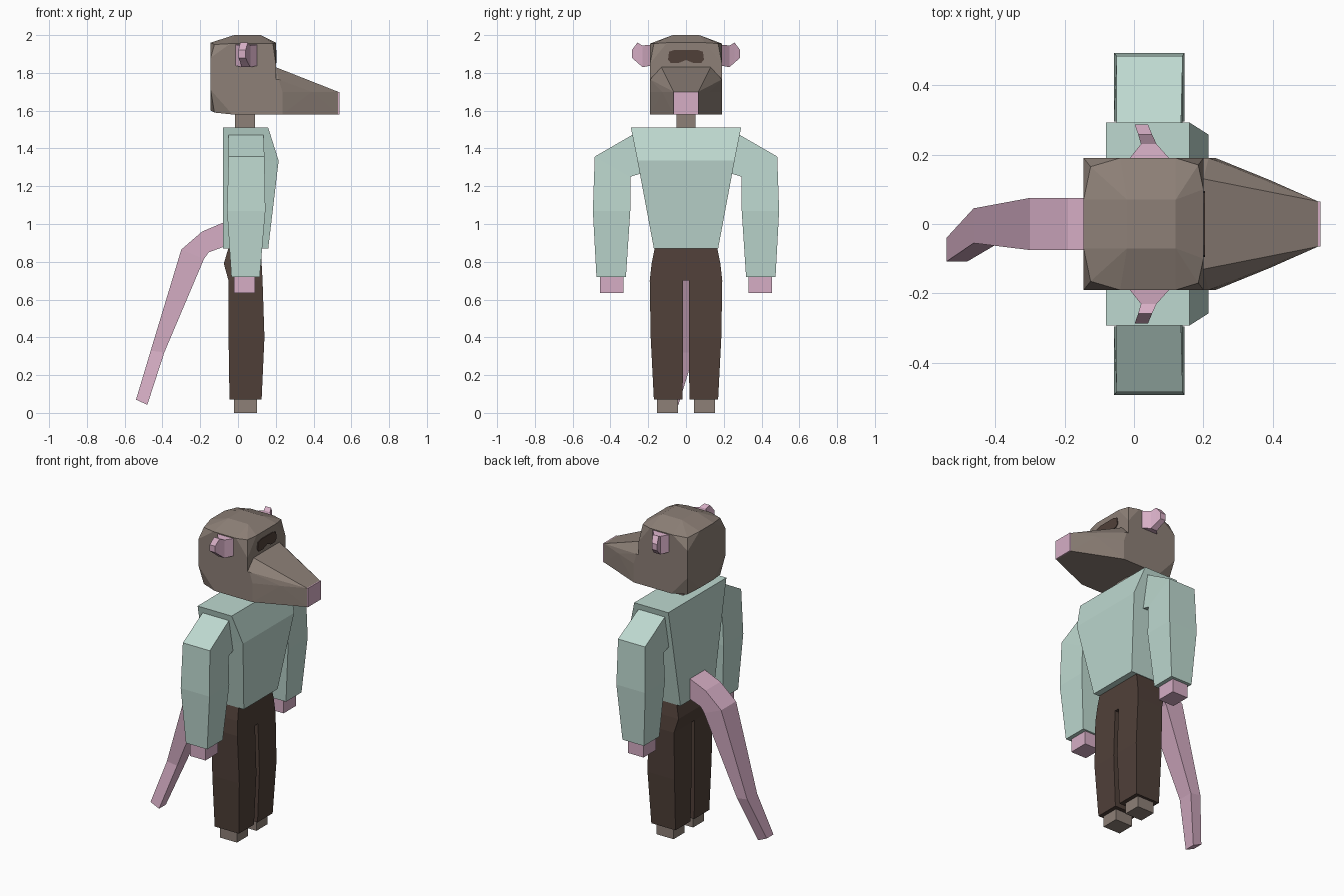
import bpy, bmesh

if "Cube" in bpy.data.objects:
    bpy.data.objects.remove(bpy.data.objects["Cube"])


def material(name, rgb):
    m = bpy.data.materials.new(name)
    lin = [((c / 255 + 0.055) / 1.055) ** 2.4 for c in rgb]
    m.diffuse_color = (*lin, 1)
    m.use_nodes = True
    m.node_tree.nodes["Principled BSDF"].inputs["Base Color"].default_value = m.diffuse_color
    return m


FUR = material("grey brown fur", (141, 128, 119))
PINK = material("pink skin", (214, 174, 197))
SHIRT = material("pale teal cloth", (190, 217, 208))
DARK = material("dark brown cloth", (80, 64, 57))


def finish(bm, name, mat):
    bmesh.ops.recalc_face_normals(bm, faces=bm.faces)
    me = bpy.data.meshes.new(name)
    bm.to_mesh(me)
    bm.free()
    me.materials.append(mat)
    ob = bpy.data.objects.new(name, me)
    bpy.context.collection.objects.link(ob)
    return ob


def loft(name, mat, sections):
    """Skin a list of closed cross-sections and cap both ends."""
    bm = bmesh.new()
    rings = [[bm.verts.new(p) for p in s] for s in sections]
    n = len(rings[0])
    for a, b in zip(rings, rings[1:]):
        for i in range(n):
            j = (i + 1) % n
            bm.faces.new((a[i], a[j], b[j], b[i]))
    bm.faces.new(rings[0])
    bm.faces.new(rings[-1])
    return finish(bm, name, mat)


def hull(name, mat, half):
    """Convex faceted solid, points mirrored across y."""
    bm = bmesh.new()
    for x, y, z in half:
        for s in (1, -1):
            bm.verts.new((x, s * y, z))
    r = bmesh.ops.convex_hull(bm, input=bm.verts)
    junk = {g for g in r["geom_interior"] + r["geom_unused"]
            if isinstance(g, bmesh.types.BMVert)}
    bmesh.ops.delete(bm, geom=list(junk), context='VERTS')
    bmesh.ops.dissolve_limit(bm, angle_limit=0.02, verts=bm.verts, edges=bm.edges)
    return finish(bm, name, mat)


def level(z, x0, x1, y0, y1):
    return [(x0, y0, z), (x1, y0, z), (x1, y1, z), (x0, y1, z)]


def box(name, mat, x0, x1, y0, y1, z0, z1):
    return loft(name, mat, [level(z0, x0, x1, y0, y1), level(z1, x0, x1, y0, y1)])


# Head
hull("head", FUR, [
    (-.125, .165, 1.59), (-.145, .07, 1.60), (-.03, .19, 1.58), (.2, .19, 1.58),
    (-.145, .19, 1.71), (-.145, .19, 1.88), (.2, .19, 1.85),
    (-.125, .165, 1.95), (-.04, .19, 1.955), (.12, .19, 1.955), (.185, .17, 1.955),
    (-.145, .07, 1.96), (-.02, .07, 2.0), (.12, .07, 2.0), (.2, .1, 1.96)])
# Snout
hull("snout", FUR, [
    (.18, .19, 1.58), (.18, .19, 1.765), (.18, .13, 1.83), (.2, .13, 1.83),
    (.215, .19, 1.765), (.235, .19, 1.70), (.235, .19, 1.58),
    (.39, .065, 1.755), (.39, .127, 1.70), (.53, .065, 1.70), (.53, .065, 1.58)])
box("nose", PINK, .53, .537, -.065, .065, 1.58, 1.70)

# Eye mask plate on the face
mask = [(-.095, 1.87), (-.08, 1.852), (-.04, 1.852), (0, 1.868), (.04, 1.852), (.08, 1.852),
        (.095, 1.87), (.09, 1.912), (.06, 1.922), (-.06, 1.922), (-.09, 1.912)]
loft("eye_mask", DARK, [[(x, y, z) for y, z in mask] for x in (.197, .205)])

# Neck and torso
box("neck", FUR, -.015, .09, -.05, .05, 1.49, 1.62)
loft("torso", SHIRT, [level(.87, -.08, .16, -.17, .17),
                      level(1.335, -.08, .215, -.257, .257),
                      level(1.51, -.08, .16, -.292, .292)])
# Hips
loft("hips", DARK, [level(.70, -.05, .13, -.192, .192),
                    level(.79, -.075, .125, -.182, .182),
                    level(.875, -.05, .12, -.165, .165)])

# Paired parts
for side, s in (("left", 1), ("right", -1)):
    # inner y/z, outer y/z, back x, front x
    arm = [(.23, 1.27, .27, 1.48, -.05, .135), (.295, 1.25, .483, 1.357, -.05, .14),
           (.295, 1.07, .493, 1.07, -.058, .145), (.318, .72, .474, .72, -.035, .115)]
    loft(side + "_sleeve", SHIRT, [
        [(x0, s * yi, zi), (x1, s * yi, zi), (x1, s * yo, zo), (x0, s * yo, zo)]
        for yi, zi, yo, zo, x0, x1 in arm])
    box(side + "_hand", PINK, -.02, .09, s * .33, s * .455, .635, .73)
    loft(side + "_leg", DARK, [level(.07, -.045, .125, s * .018, s * .17),
                               level(.40, -.05, .14, s * .015, s * .187),
                               level(.70, -.05, .13, s * .015, s * .192)])
    box(side + "_foot", FUR, -.02, .10, s * .043, s * .153, 0, .08)
    # back x, front x, y, low z, high z
    ear = [(-.02, .11, .18, 1.84, 1.95), (.02, .065, .23, 1.83, 1.945),
           (.002, .04, .287, 1.88, 1.92)]
    ear_sections = [[(x0, s * y, z0), (x1, s * y, z0), (x1, s * y, z1), (x0, s * y, z1)]
                    for x0, x1, y, z0, z1 in ear]
    # raise the outer upper edge
    ear_sections.insert(2, [(.012, s * .258, 1.855), (.052, s * .258, 1.855),
                            (.052, s * .258, 1.96), (.012, s * .258, 1.96)])
    loft(side + "_ear", PINK, ear_sections)

# Tail: upper x/z, lower x/z, y range
tail = [(-.06, 1.015, -.06, .885, -.075, .075), (-.19, .96, -.155, .85, -.075, .075),
        (-.30, .865, -.18, .815, -.075, .075), (-.462, .33, -.39, .32, -.055, .045),
        (-.54, .07, -.48, .043, -.108, -.04)]
loft("tail", PINK, [[(xu, y0, zu), (xu, y1, zu), (xl, y1, zl), (xl, y0, zl)]
                    for xu, zu, xl, zl, y0, y1 in tail])
